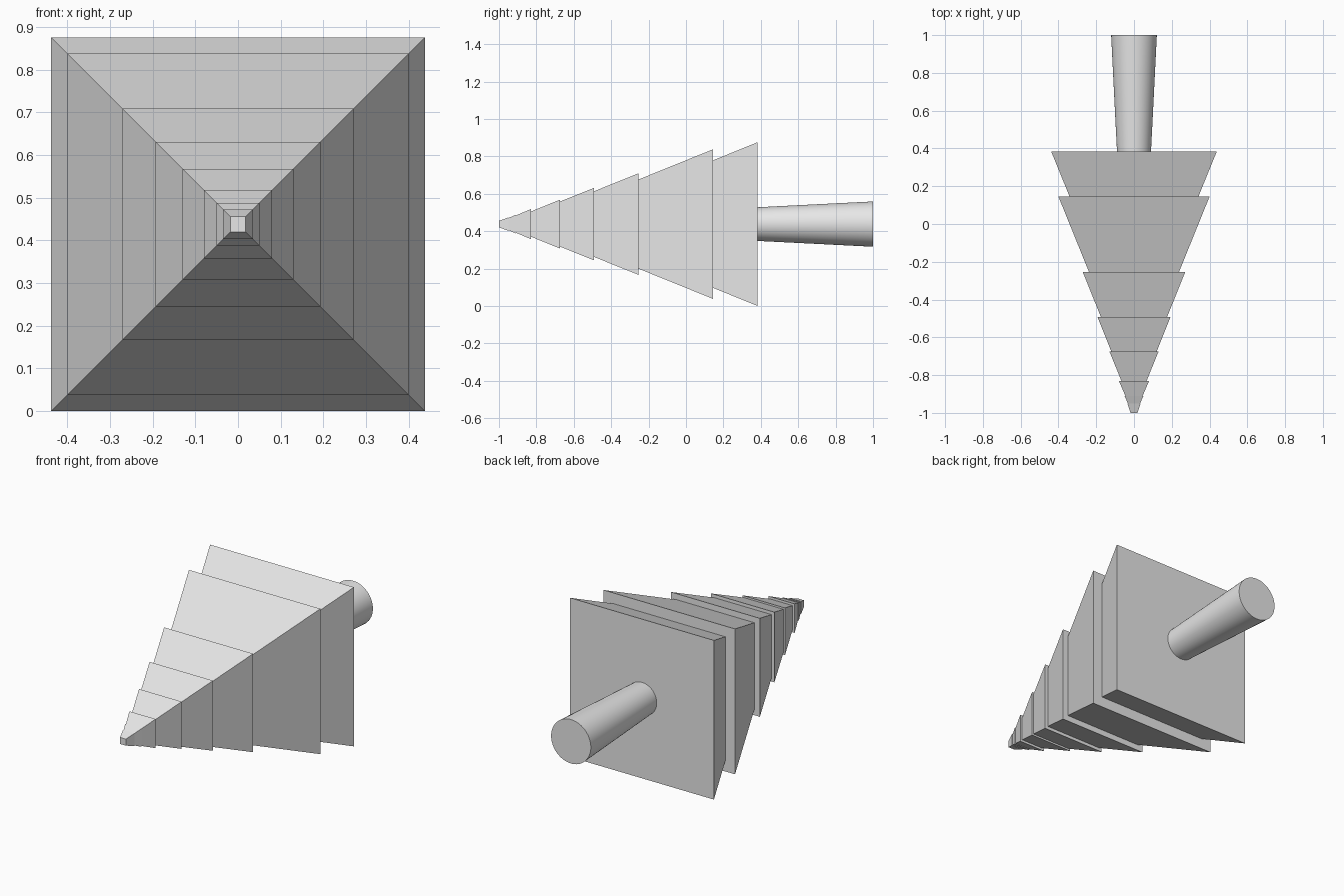
import bpy, bmesh, math
from mathutils import Matrix

cube = bpy.data.objects.get("Cube")
if cube:
    bpy.data.objects.remove(cube, do_unlink=True)

CENTRE_Z = 0.438

grey = bpy.data.materials.new("light_grey")
grey.use_nodes = True
grey.diffuse_color = (0.8, 0.8, 0.8, 1)
grey.node_tree.nodes["Principled BSDF"].inputs["Base Color"].default_value = grey.diffuse_color


def frustum(name, sides, y0, y1, r0, r1, turn=0.0):
    """Tapered solid lying along y, from radius r0 at y0 to r1 at y1."""
    bm = bmesh.new()
    bmesh.ops.create_cone(
        bm, cap_ends=True, segments=sides, radius1=r0, radius2=r1, depth=y1 - y0,
        matrix=Matrix.Translation((0, (y0 + y1) / 2, CENTRE_Z))
        @ Matrix.Rotation(-math.pi / 2, 4, "X") @ Matrix.Rotation(turn, 4, "Z"))
    mesh = bpy.data.meshes.new(name)
    bm.to_mesh(mesh)
    bm.free()
    mesh.materials.append(grey)
    obj = bpy.data.objects.new(name, mesh)
    bpy.context.collection.objects.link(obj)
    return obj


# Square tiers from tip to base: front y, back y, front half width, back half width
tiers = [
    (-1.0, -0.95, 0.018, 0.035),
    (-0.95, -0.91, 0.032, 0.05),
    (-0.91, -0.83, 0.046, 0.08),
    (-0.83, -0.675, 0.067, 0.13),
    (-0.675, -0.493, 0.12, 0.193),
    (-0.493, -0.255, 0.175, 0.271),
    (-0.255, 0.145, 0.238, 0.4),
    (0.145, 0.383, 0.341, 0.438),
]
for i, (y0, y1, h0, h1) in enumerate(tiers, 1):
    frustum(f"tier_{i}", 4, y0, y1, h0 * math.sqrt(2), h1 * math.sqrt(2), math.pi / 4)

# Round stem, widening toward the back
stem = frustum("stem", 48, 0.383, 1.0, 0.09, 0.121)
bpy.ops.object.select_all(action="DESELECT")
stem.select_set(True)
bpy.context.view_layer.objects.active = stem
bpy.ops.object.shade_smooth_by_angle(angle=math.radians(30))
